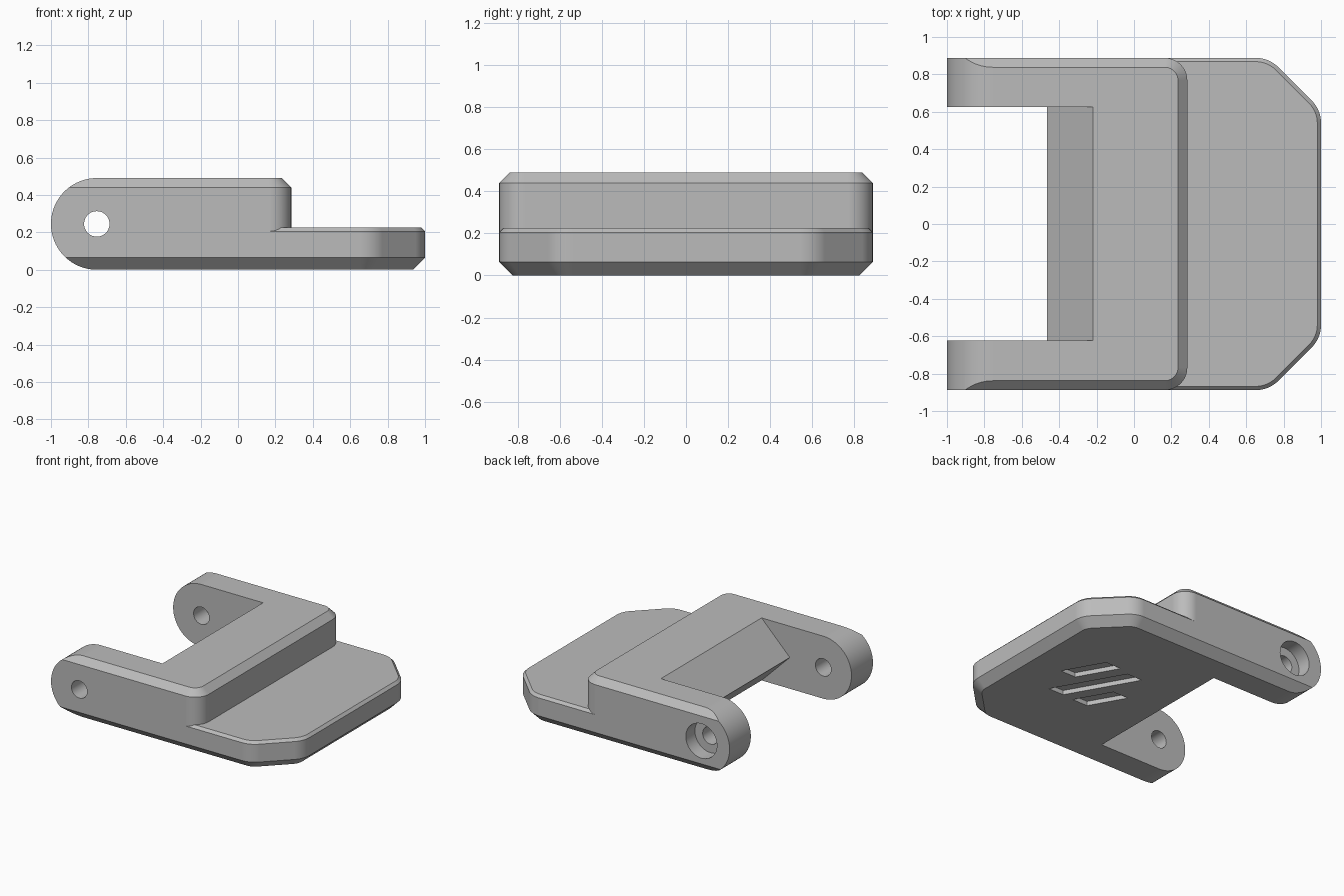
import bpy, bmesh, math
from mathutils import Vector, Matrix

if "Cube" in bpy.data.objects:
    bpy.data.objects.remove(bpy.data.objects["Cube"], do_unlink=True)

HALF_Y, HEIGHT = 0.888, 0.49
PIVOT_X, PIVOT_Z = -0.755, 0.245

grey = bpy.data.materials.new("plain grey")
grey.use_nodes = True
grey.diffuse_color = (0.5, 0.5, 0.5, 1)
grey.node_tree.nodes["Principled BSDF"].inputs["Base Color"].default_value = (0.5, 0.5, 0.5, 1)


def loft(name, rings):
    """Closed solid through rings of equal point count."""
    bm = bmesh.new()
    loops = [[bm.verts.new(p) for p in ring] for ring in rings]
    n = len(loops[0])
    for low, high in zip(loops, loops[1:]):
        for i in range(n):
            j = (i + 1) % n
            bm.faces.new((low[i], low[j], high[j], high[i]))
    bm.faces.new(loops[0][::-1])
    bm.faces.new(loops[-1])
    bmesh.ops.recalc_face_normals(bm, faces=bm.faces)
    mesh = bpy.data.meshes.new(name)
    bm.to_mesh(mesh)
    bm.free()
    obj = bpy.data.objects.new(name, mesh)
    bpy.context.collection.objects.link(obj)
    mesh.materials.append(grey)
    return obj


def outline(corners, inset, steps=10):
    """Counter-clockwise plan outline (x, y, fillet radius), moved inward by inset."""
    pts = []
    for i, (x, y, r) in enumerate(corners):
        p = Vector((x, y))
        prev, nxt = corners[i - 1], corners[(i + 1) % len(corners)]
        d1 = (p - Vector(prev[:2])).normalized()
        d2 = (Vector(nxt[:2]) - p).normalized()
        n1, n2 = Vector((-d1.y, d1.x)), Vector((-d2.y, d2.x))
        mitre = (n1 + n2) / (1 + n1.dot(n2))
        if r == 0:
            pts.append(p + mitre * inset)
            continue
        turn = math.acos(max(-1, min(1, d1.dot(d2))))
        for k in range(steps + 1):
            pts.append(p + mitre * r + Matrix.Rotation(turn * k / steps, 2) @ (-n1) * (r - inset))
    return pts


def slab(name, corners, layers):
    return loft(name, [[(p.x, p.y, z) for p in outline(corners, inset)] for z, inset in layers])


def prism_y(name, profile, y0, y1):
    return loft(name, [[(x, y, z) for x, z in profile] for y in (y0, y1)])


def arc(radius, start, end, steps):
    angles = [math.radians(start + (end - start) * k / steps) for k in range(steps + 1)]
    return [(PIVOT_X + radius * math.cos(a), PIVOT_Z + radius * math.sin(a)) for a in angles]


def combine(target, tool, operation):
    mod = target.modifiers.new(operation, 'BOOLEAN')
    mod.operation, mod.solver, mod.object = operation, 'EXACT', tool
    bpy.context.view_layer.objects.active = target
    bpy.ops.object.modifier_apply(modifier=mod.name)
    bpy.data.objects.remove(tool, do_unlink=True)


# Base plate with clipped, rounded corners and chamfered rims
plate = [(-1.2, -HALF_Y, 0), (0.722, -HALF_Y, 0.17), (1, -0.61, 0.17),
         (1, 0.61, 0.17), (0.722, HALF_Y, 0.17), (-1.2, HALF_Y, 0)]
bracket = slab("hinge_bracket", plate, [(0, 0.065), (0.065, 0), (0.205, 0), (0.225, 0.02)])

# Raised block that carries the arms
block = [(-1.2, -HALF_Y, 0), (0.285, -HALF_Y, 0.12), (0.285, HALF_Y, 0.12), (-1.2, HALF_Y, 0)]
combine(bracket, slab("raised_block", block, [(0.1, 0), (0.44, 0), (HEIGHT, 0.05)]), 'UNION')

# Round the arm ends
ends = arc(HEIGHT / 2, 90, 270, 48) + [(PIVOT_X, -0.1), (1.3, -0.1), (1.3, 0.6), (PIVOT_X, 0.6)]
combine(bracket, prism_y("end_rounding", ends, -1, 1), 'INTERSECT')

# Gap between the arms, leaving a wedge-shaped ridge
ridge, overshoot = -0.22 - HEIGHT / 2, 0.1
gap = [(-1.3, -overshoot), (-0.22 + overshoot, -overshoot), (ridge, HEIGHT / 2),
       (-0.22 + overshoot, HEIGHT + overshoot), (-1.3, HEIGHT + overshoot)]
combine(bracket, prism_y("arm_gap", gap, -0.622, 0.625), 'DIFFERENCE')

# Pivot hole through both arms, counterbored on one side
combine(bracket, prism_y("pivot_hole", arc(0.068, 0, 352.5, 47), -1, 1), 'DIFFERENCE')
combine(bracket, prism_y("counterbore", arc(0.135, 0, 352.5, 47), 0.775, 1), 'DIFFERENCE')

# Slanted grooves in the underside
for cx, cy, half in ((0.53, 0.15, 0.15), (0.37, 0.01, 0.26), (0.21, -0.125, 0.135)):
    w, skew = 0.067, -0.57 * half
    groove = [(cx - skew - w, cy - half), (cx - skew + w, cy - half),
              (cx + skew + w, cy + half), (cx + skew - w, cy + half)]
    rings = [[(x, y, z) for x, y in groove] for z in (-0.1, 0.035)]
    combine(bracket, loft("groove", rings), 'DIFFERENCE')

# Clean up and shade
bm = bmesh.new()
bm.from_mesh(bracket.data)
bmesh.ops.remove_doubles(bm, verts=bm.verts, dist=0.0002)
bmesh.ops.dissolve_limit(bm, angle_limit=math.radians(0.5), verts=bm.verts, edges=bm.edges)
bm.to_mesh(bracket.data)
bm.free()
bpy.ops.object.select_all(action='DESELECT')
bracket.select_set(True)
bpy.context.view_layer.objects.active = bracket
bpy.ops.object.shade_smooth_by_angle(angle=math.radians(20))
normals = bracket.modifiers.new("flat_face_normals", 'WEIGHTED_NORMAL')
normals.keep_sharp = True
